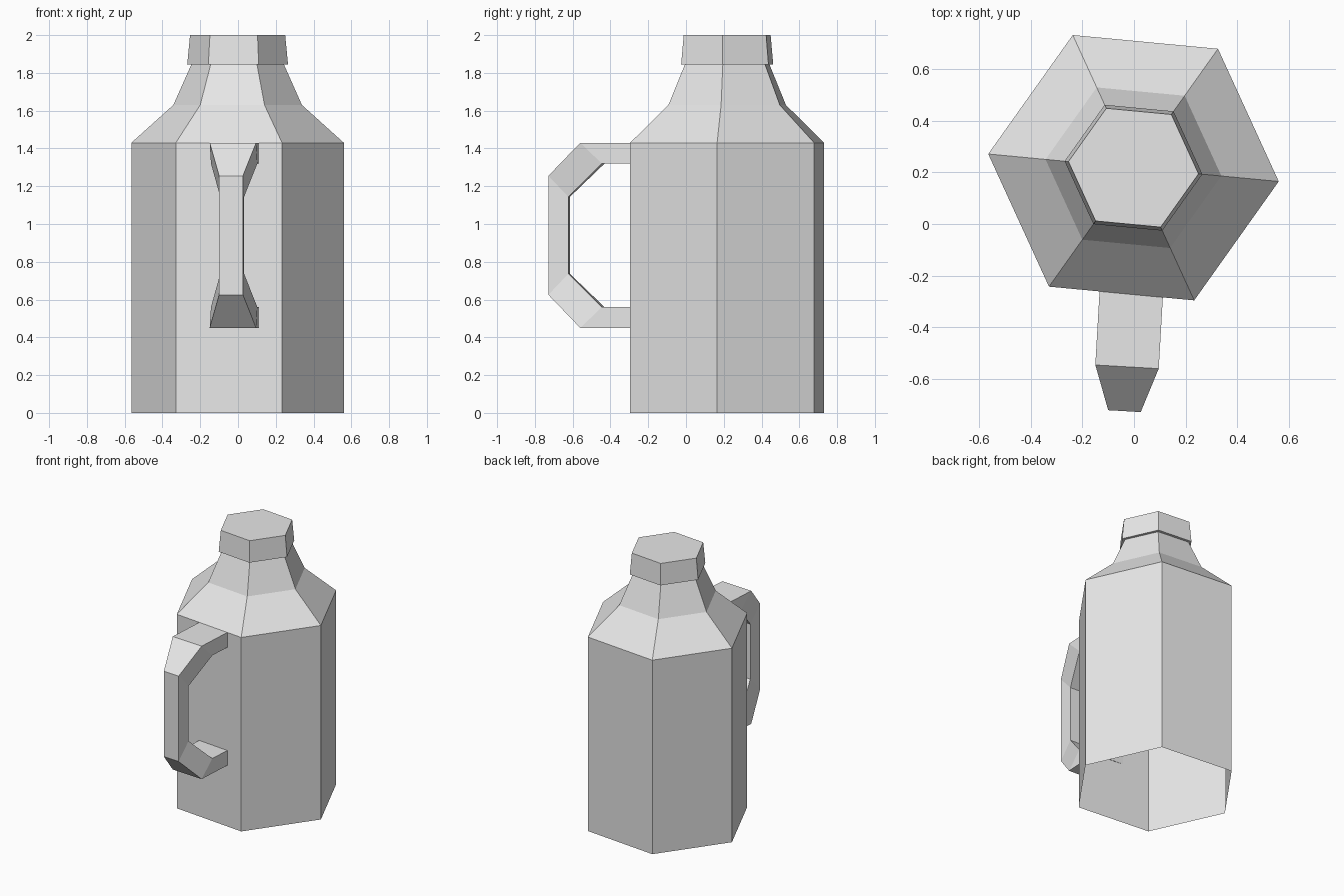
import bpy
import bmesh
from math import cos, sin, radians
from mathutils import Matrix

cube = bpy.data.objects.get("Cube")
if cube:
    bpy.data.objects.remove(cube, do_unlink=True)

grey = bpy.data.materials.new("light_grey")
grey.use_nodes = True
GREY = (0.8, 0.8, 0.8, 1.0)
grey.diffuse_color = GREY
grey.node_tree.nodes["Principled BSDF"].inputs["Base Color"].default_value = GREY


def finish(bm, name, matrix):
    bmesh.ops.recalc_face_normals(bm, faces=bm.faces)
    mesh = bpy.data.meshes.new(name)
    bm.to_mesh(mesh)
    bm.free()
    mesh.materials.append(grey)
    obj = bpy.data.objects.new(name, mesh)
    obj.matrix_world = matrix
    bpy.context.collection.objects.link(obj)
    return obj


def bridge(bm, rings):
    for a, b in zip(rings, rings[1:]):
        n = len(a)
        for i in range(n):
            j = (i + 1) % n
            bm.faces.new((a[i], a[j], b[j], b[i]))


def hex_shell(name, profile, cap_top=False):
    """Six-sided shell through (radius, height) rings, open below."""
    bm = bmesh.new()
    rings = [[bm.verts.new((r * cos(radians(60 * i)), r * sin(radians(60 * i)), z))
              for i in range(6)] for r, z in profile]
    bridge(bm, rings)
    if cap_top:
        bm.faces.new(rings[-1])
    place = Matrix.Translation((-0.002, 0.218, 0)) @ Matrix.Rotation(radians(-5.4), 4, "Z")
    return finish(bm, name, place)


# Bottle body with sloping shoulder and neck, open underneath
hex_shell("bottle_body", [(0.565, 0), (0.565, 1.43), (0.342, 1.63), (0.246, 1.845)])

# Cap with a small lip under it
hex_shell("bottle_cap", [(0.246, 1.845), (0.268, 1.845), (0.253, 2.0)], cap_top=True)

# Handle: upper half sections as (half width, outer y, z, inner y, z)
MID = 0.94
upper = [(0.123, 0.285, 1.43, 0.285, 1.32),
         (0.123, 0, 1.43, 0.115, 1.32),
         (0.063, -0.172, 1.255, -0.066, 1.143)]
lower = [(w, yo, 2 * MID - zo, yi, 2 * MID - zi) for w, yo, zo, yi, zi in reversed(upper)]
bm = bmesh.new()
rings = [[bm.verts.new(p) for p in ((-w, yo, zo), (w, yo, zo), (w, yi, zi), (-w, yi, zi))]
         for w, yo, zo, yi, zi in upper + lower]
bridge(bm, rings)
bm.faces.new(rings[0])
bm.faces.new(rings[-1])
finish(bm, "handle",
       Matrix.Translation((-0.027, -0.553, 0)) @ Matrix.Rotation(radians(-3.3), 4, "Z"))
